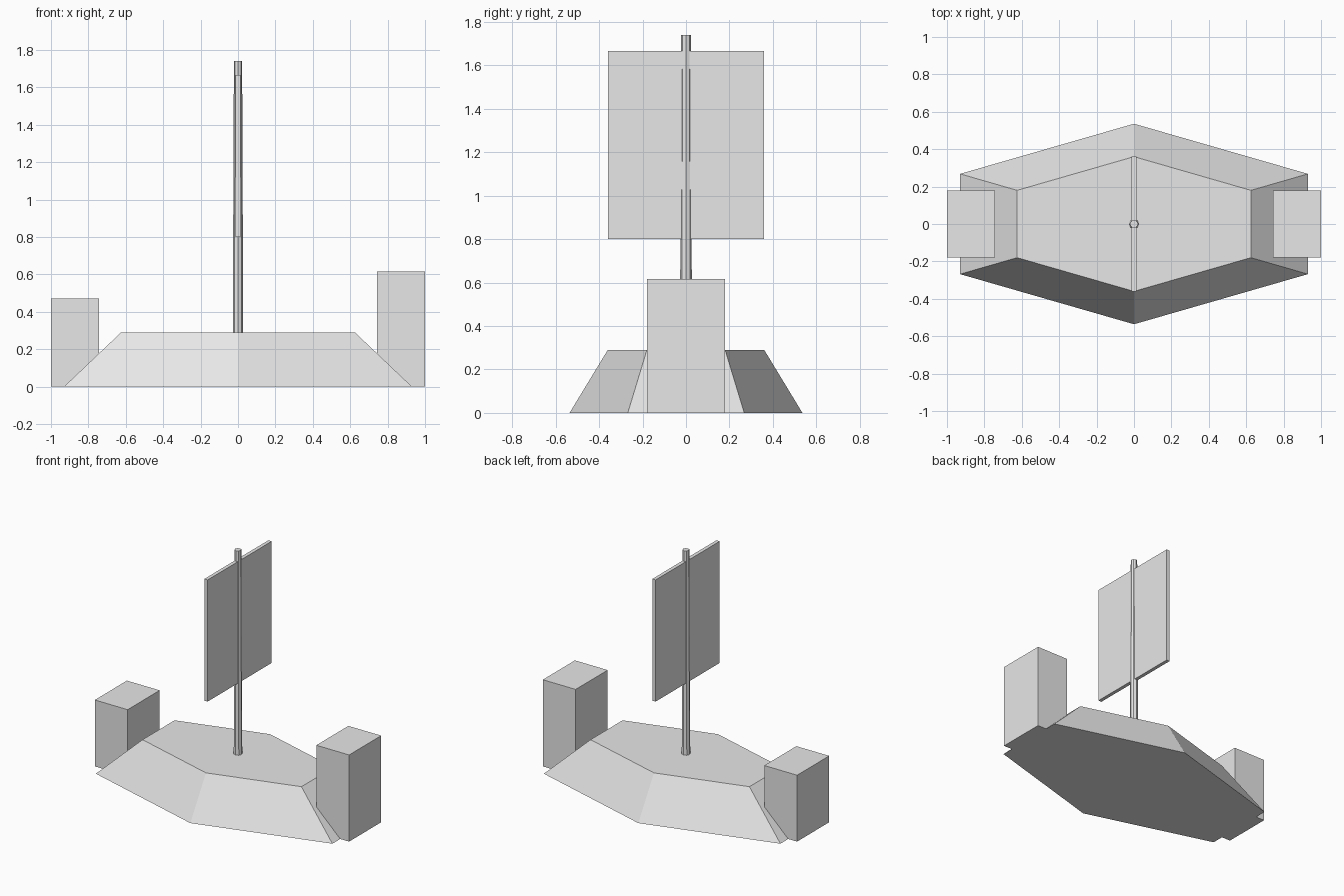
import bpy
import bmesh

old = bpy.data.objects.get("Cube")
if old:
    bpy.data.objects.remove(old, do_unlink=True)

grey = bpy.data.materials.new("light_grey")
grey.use_nodes = True
grey.diffuse_color = (0.8, 0.8, 0.8, 1)
grey.node_tree.nodes["Principled BSDF"].inputs["Base Color"].default_value = grey.diffuse_color


def finish(name, bm):
    bmesh.ops.recalc_face_normals(bm, faces=bm.faces)
    mesh = bpy.data.meshes.new(name)
    bm.to_mesh(mesh)
    bm.free()
    mesh.materials.append(grey)
    obj = bpy.data.objects.new(name, mesh)
    bpy.context.collection.objects.link(obj)
    return obj


def box(name, low, high):
    bm = bmesh.new()
    bmesh.ops.create_cube(bm, size=1)
    for v in bm.verts:
        for i in range(3):
            v.co[i] = high[i] if v.co[i] > 0 else low[i]
    return finish(name, bm)


# Hull: a long hexagon that narrows towards the deck
def hexagon(bm, length, end, middle, z):
    outline = [(length, end), (0, middle), (-length, end),
               (-length, -end), (0, -middle), (length, -end)]
    return [bm.verts.new((x, y, z)) for x, y in outline]


bm = bmesh.new()
keel = hexagon(bm, 0.93, 0.268, 0.536, 0)
deck = hexagon(bm, 0.625, 0.18, 0.36, 0.29)
bm.faces.new(keel)
bm.faces.new(deck)
for i in range(6):
    j = (i + 1) % 6
    bm.faces.new((keel[i], keel[j], deck[j], deck[i]))
finish("hull", bm)

# Raised blocks at the two ends
box("low_end_block", (-1, -0.18, 0), (-0.742, 0.18, 0.472))
box("high_end_block", (0.742, -0.18, 0), (1, 0.18, 0.616))

# Sail
box("sail", (-0.013, -0.36, 0.8), (0.013, 0.36, 1.665))

# Tapered mast
bm = bmesh.new()
bmesh.ops.create_cone(bm, cap_ends=True, segments=8,
                      radius1=0.028, radius2=0.022, depth=1.45)
bmesh.ops.translate(bm, verts=bm.verts, vec=(0, 0, 0.29 + 1.45 / 2))
finish("mast", bm)
